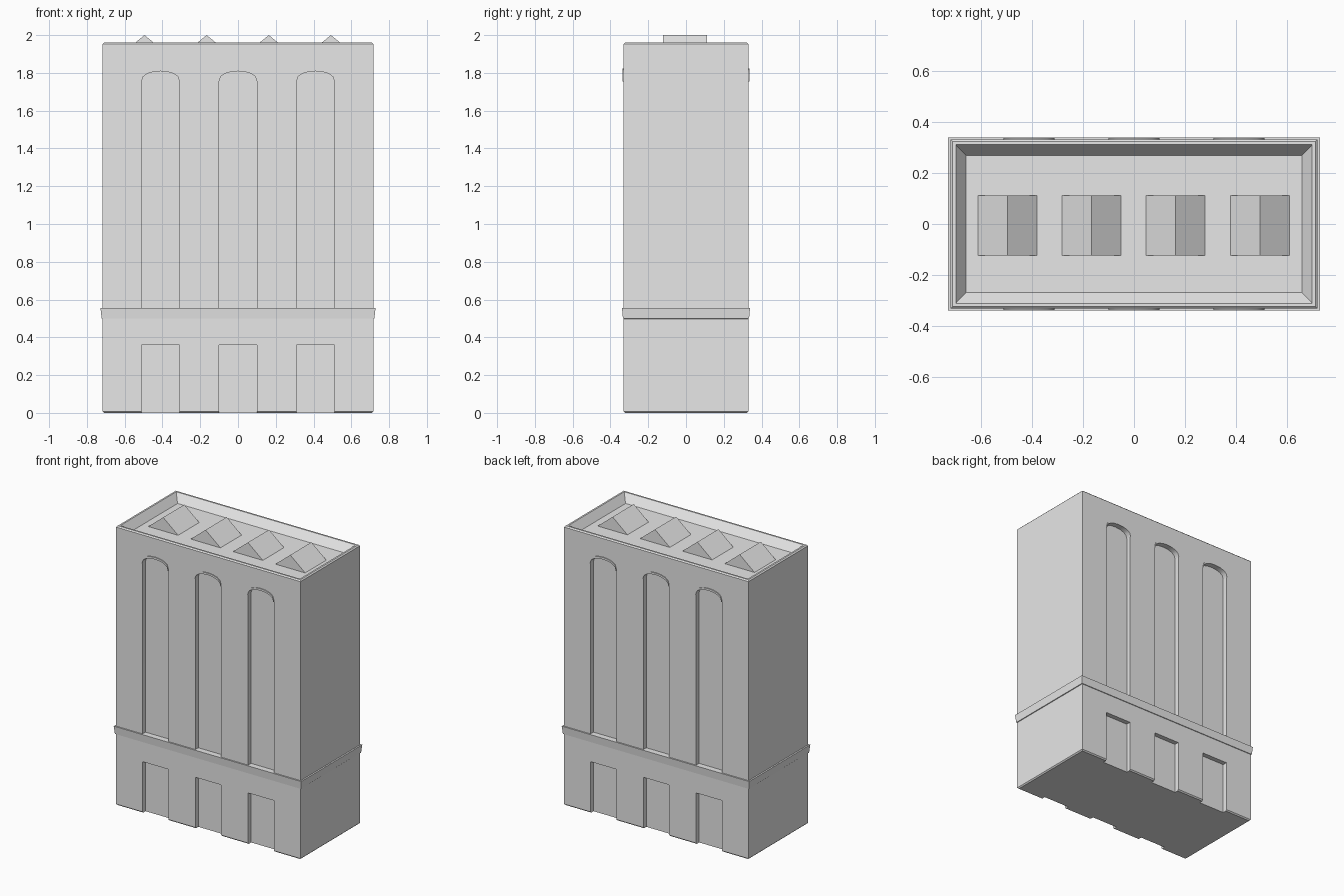
import bpy, bmesh, math

old = bpy.data.objects.get("Cube")
if old:
    bpy.data.objects.remove(old, do_unlink=True)

W, D = 0.717, 0.33            # half width and half depth of the walls
TOP, FLOOR = 1.96, 1.905      # parapet top and sunken roof
BAYS = (-0.41, 0.0, 0.41)     # bay centres
HALF, DEPTH = 0.1, 0.033      # bay half width and recess depth
SPRING, RISE = 1.76, 0.055    # arch spring height and rise

grey = bpy.data.materials.new("plain grey")
grey.use_nodes = True
grey.diffuse_color = (0.8, 0.8, 0.8, 1)
grey.node_tree.nodes["Principled BSDF"].inputs["Base Color"].default_value = (0.8, 0.8, 0.8, 1)


def make_object(name, bm):
    bmesh.ops.recalc_face_normals(bm, faces=bm.faces)
    mesh = bpy.data.meshes.new(name)
    bm.to_mesh(mesh)
    bm.free()
    mesh.materials.append(grey)
    obj = bpy.data.objects.new(name, mesh)
    bpy.context.collection.objects.link(obj)
    return obj


def prism(bm, profile, y0, y1):
    """Extrude an (x, z) outline from y0 to y1."""
    a = [bm.verts.new((x, y0, z)) for x, z in profile]
    b = [bm.verts.new((x, y1, z)) for x, z in profile]
    bm.faces.new(a)
    bm.faces.new(b[::-1])
    for i in range(len(a)):
        j = (i + 1) % len(a)
        bm.faces.new((a[i], b[i], b[j], a[j]))


def loft(bm, rings):
    """Stack rectangles given as (half width, half depth, z)."""
    loops = [[bm.verts.new((sx * w, sy * d, z))
              for sx, sy in ((-1, -1), (1, -1), (1, 1), (-1, 1))] for w, d, z in rings]
    for low, high in zip(loops, loops[1:]):
        for i in range(4):
            j = (i + 1) % 4
            bm.faces.new((low[i], low[j], high[j], high[i]))
    bm.faces.new(loops[0][::-1])
    bm.faces.new(loops[-1])


def arch(cx, lift=0.0, steps=8):
    """Arch points from right to left."""
    return [(cx + HALF * math.cos(math.pi * i / steps),
             SPRING + lift + RISE * math.sin(math.pi * i / steps) ** 0.8)
            for i in range(steps + 1)]


# Walls with a sloped parapet and sunken roof
bm = bmesh.new()
e = 0.008
loft(bm, [(W - e, D - e, 0), (W, D, e), (W, D, TOP - e), (W - e, D - e, TOP),
          (W - 0.02, D - 0.02, TOP), (W - 0.06, D - 0.062, FLOOR)])
walls = make_object("walls", bm)

# Recessed bays, front and back
bm = bmesh.new()
for side in (-1, 1):
    inner, outer = side * (D - DEPTH), side * (D + 0.1)
    for cx in BAYS:
        prism(bm, [(cx - HALF, 0.53), (cx + HALF, 0.53)] + arch(cx), inner, outer)
        prism(bm, [(cx - HALF, -0.1), (cx + HALF, -0.1),
                   (cx + HALF, 0.36), (cx - HALF, 0.36)], inner, outer)
cutter = make_object("bay_cutter", bm)
cutter.hide_render = True
mod = walls.modifiers.new("bays", "BOOLEAN")
mod.operation = "DIFFERENCE"
mod.solver = "EXACT"
mod.object = cutter
bpy.context.view_layer.objects.active = walls
bpy.ops.object.modifier_apply(modifier=mod.name)
bpy.data.objects.remove(cutter, do_unlink=True)

# Thin arched hoods at the head of each bay
bm = bmesh.new()
for side in (-1, 1):
    for cx in BAYS:
        prism(bm, arch(cx, 0.008) + arch(cx, -0.006)[::-1],
              side * (D - DEPTH), side * (D + 0.006))
hoods = make_object("arch_hoods", bm)

# Flared band between base and upper floors
bm = bmesh.new()
loft(bm, [(W - 0.01, D - 0.01, 0.495), (W + 0.005, D + 0.004, 0.5),
          (W + 0.011, D + 0.009, 0.555), (W - 0.01, D - 0.01, 0.555)])
band = make_object("band_course", bm)

# Ridged skylights on the roof
for i in range(4):
    cx = -0.495 + i * 0.329
    bm = bmesh.new()
    prism(bm, [(cx - 0.118, FLOOR - 0.002), (cx + 0.118, FLOOR - 0.002), (cx, 2.0)],
          -0.123, 0.112)
    make_object(f"skylight_{i + 1}", bm)

# Soft shading on the shallow curves
bpy.ops.object.select_all(action="DESELECT")
for obj in (walls, hoods):
    obj.select_set(True)
bpy.ops.object.shade_smooth_by_angle(angle=math.radians(40))
